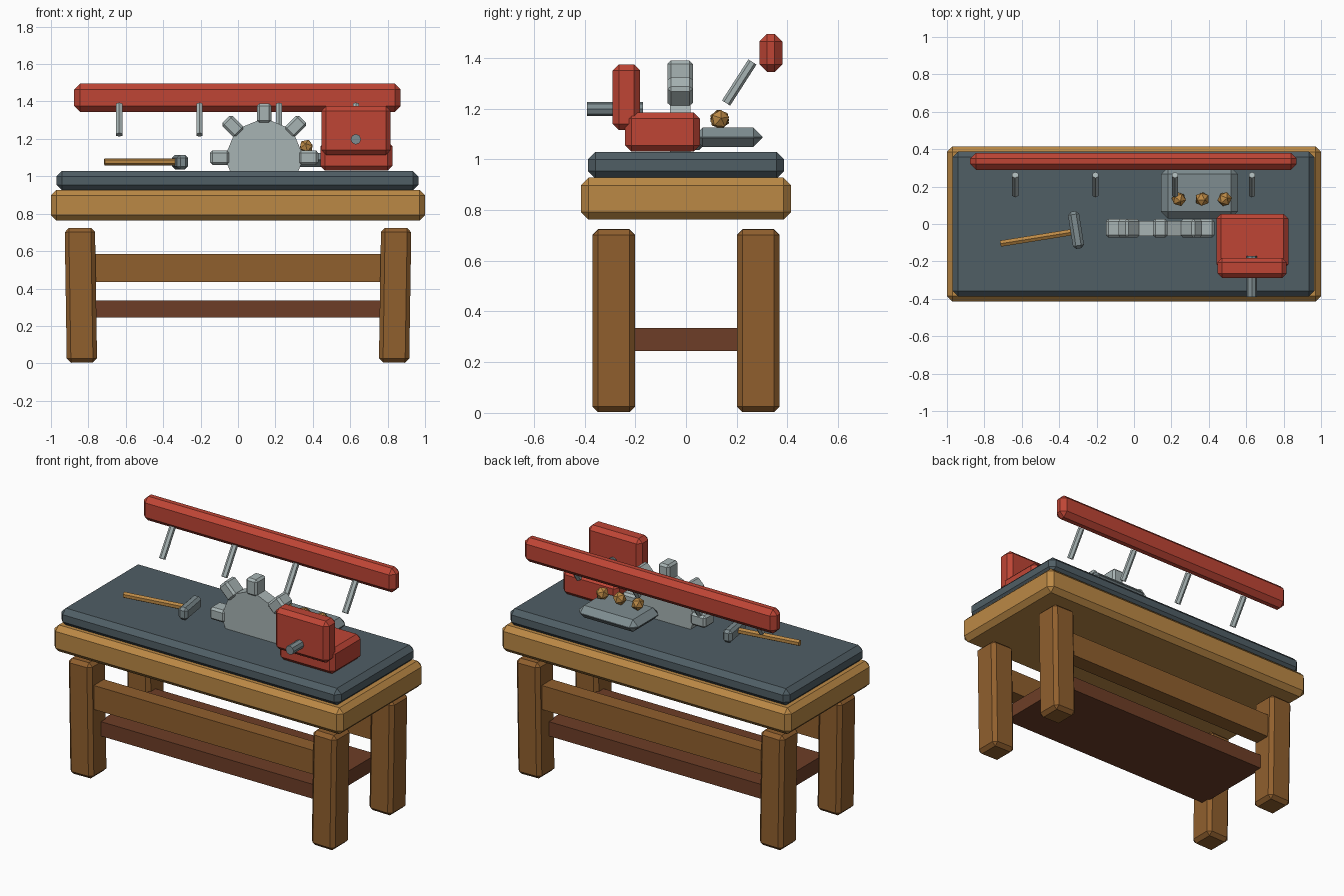
import bpy, bmesh, math
from mathutils import Matrix, Vector

cube = bpy.data.objects.get("Cube")
if cube:
    bpy.data.objects.remove(cube, do_unlink=True)


def material(name, rgb):
    m = bpy.data.materials.new(name)
    m.use_nodes = True
    m.diffuse_color = (*rgb, 1)
    bsdf = next(n for n in m.node_tree.nodes if n.type == 'BSDF_PRINCIPLED')
    bsdf.inputs["Base Color"].default_value = (*rgb, 1)
    bsdf.inputs["Roughness"].default_value = 0.8
    return m


OAK = material("golden oak", (0.50, 0.25, 0.06))
LEG = material("brown wood", (0.28, 0.115, 0.027))
DARK = material("dark brown wood", (0.155, 0.048, 0.02))
SLATE = material("slate", (0.08, 0.112, 0.13))
RED = material("red paint", (0.52, 0.06, 0.036))
PALE = material("pale metal", (0.39, 0.455, 0.455))
STEEL = material("steel", (0.21, 0.265, 0.28))


def finish(name, bm, mat, loc, rot=(0, 0, 0)):
    mesh = bpy.data.meshes.new(name)
    bm.to_mesh(mesh)
    bm.free()
    mesh.materials.append(mat)
    ob = bpy.data.objects.new(name, mesh)
    ob.location, ob.rotation_euler = loc, rot
    bpy.context.scene.collection.objects.link(ob)
    return ob


def box(name, mat, loc, size, bevel=0.0, rot=(0, 0, 0)):
    """Box given by centre and size, with single-cut chamfered edges."""
    bm = bmesh.new()
    bmesh.ops.create_cube(bm, size=1, matrix=Matrix.Diagonal((*size, 1)))
    ob = finish(name, bm, mat, loc, rot)
    if bevel:
        mod = ob.modifiers.new("chamfer", 'BEVEL')
        mod.width, mod.segments = bevel, 1
    return ob


def rod(name, mat, start, end, radius, sides):
    """Faceted cylinder between two points."""
    a, b = Vector(start), Vector(end)
    bm = bmesh.new()
    bmesh.ops.create_cone(bm, cap_ends=True, segments=sides, radius1=radius,
                          radius2=radius, depth=(b - a).length)
    rot = (b - a).to_track_quat('Z', 'Y').to_euler()
    return finish(name, bm, mat, (a + b) / 2, rot)


# Bench top and work surface
box("bench_top", OAK, (0, 0, 0.845), (2, 0.83, 0.165), 0.03)
box("work_surface", SLATE, (-0.003, 0, 0.977), (1.935, 0.775, 0.105), 0.03)

# Legs lean out slightly towards the top; a rail joins each pair
for y, end in ((-0.285, "front"), (0.285, "back")):
    for s, side in ((1, "left"), (-1, "right")):
        box(f"{end}_{side}_leg", LEG, (s * 0.84, y, 0.364), (0.162, 0.168, 0.72),
            0.022, (0, s * math.radians(0.9), 0))
    box(f"{end}_rail", LEG, (0, y, 0.51), (1.54, 0.1, 0.15))
box("lower_shelf", DARK, (0, 0, 0.29), (1.54, 0.54, 0.09))

# Tool rail with hanging pegs
box("tool_rail", RED, (-0.003, 0.335, 1.42), (1.745, 0.09, 0.15), 0.03)
for i, x in enumerate((-0.635, -0.205, 0.22, 0.63)):
    rod(f"tool_peg_{i + 1}", PALE, (x, 0.158, 1.222), (x, 0.262, 1.384), 0.019, 6)

# Cog sunk into the work surface
hub = Vector((0.14, -0.023, 1.1))
half = Vector((0, 0.04, 0))
disc = rod("cog_disc", PALE, hub - half, hub + half, 0.2, 16)
disc.data.transform(Matrix.Rotation(math.pi / 16, 4, 'Z'))
for i in range(8):
    a = i * math.pi / 4
    out = Vector((math.cos(a), 0, math.sin(a)))
    box(f"cog_tooth_{i + 1}", PALE, hub + out * 0.237, (0.105, 0.1, 0.077),
        0.013, (0, -a, 0))

# Vise
box("vise_base", RED, (0.633, -0.093, 1.108), (0.385, 0.295, 0.155), 0.025)
box("vise_jaw", RED, (0.631, -0.235, 1.245), (0.37, 0.108, 0.26), 0.025)
rod("vise_screw", STEEL, (0.63, -0.39, 1.198), (0.63, -0.17, 1.198), 0.028, 8)

# Hammer
tilt = math.radians(9)
rod("hammer_handle", OAK, (-0.714, -0.105, 1.077), (-0.32, -0.042, 1.077), 0.019, 6)
box("hammer_head", STEEL, (-0.31, -0.032, 1.076), (0.06, 0.2, 0.078), 0.016,
    (0, 0, tilt))

# Tray with nuggets
box("tray", STEEL, (0.35, 0.166, 1.087), (0.41, 0.272, 0.076), 0.036)
for i, x in enumerate((0.24, 0.365, 0.485)):
    bm = bmesh.new()
    bmesh.ops.create_icosphere(bm, subdivisions=1, radius=0.04)
    finish(f"nugget_{i + 1}", bm, OAK, (x, 0.133, 1.158), (0.3, 0.2, i * 0.7))
